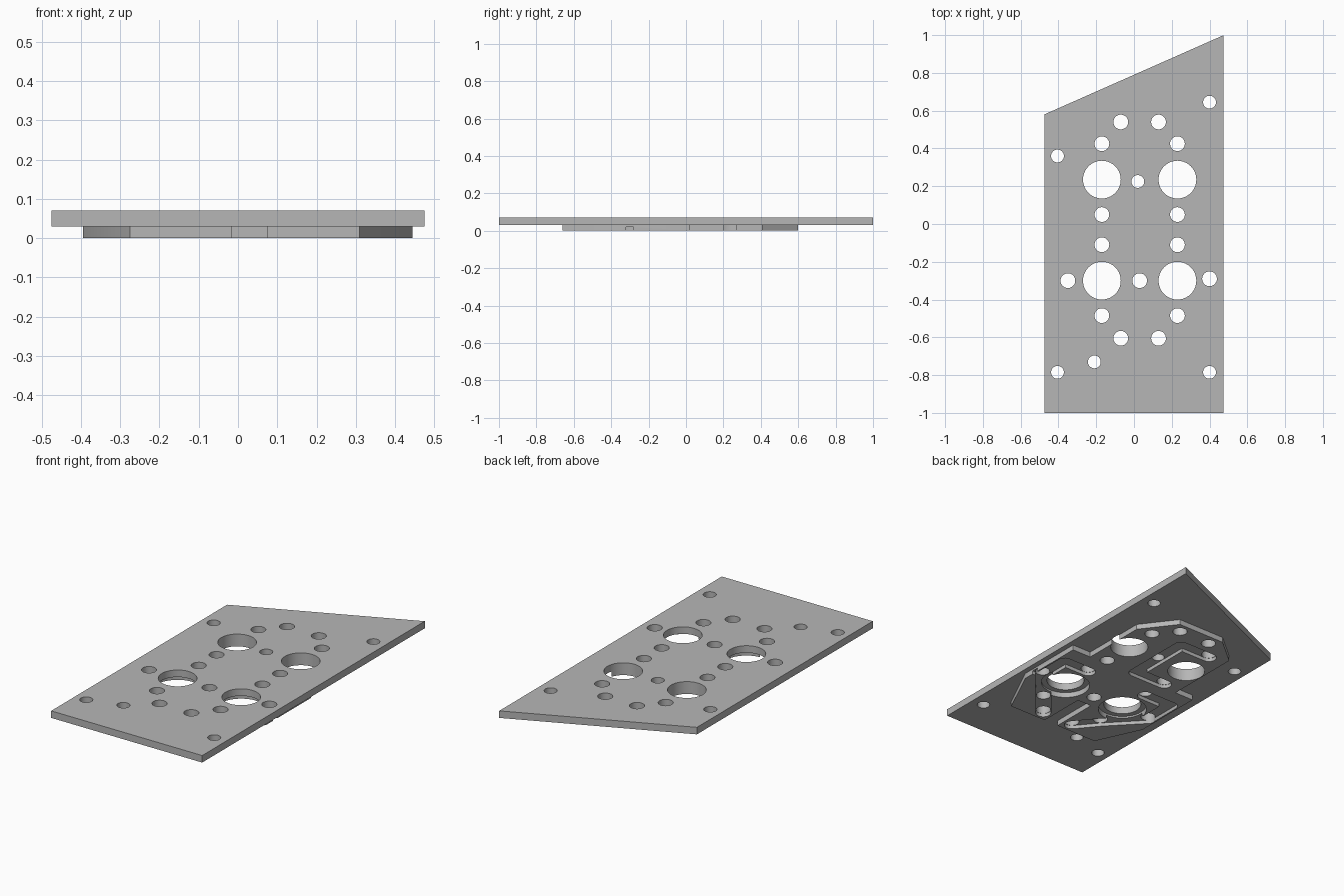
import bpy, bmesh, math
from mathutils import Vector

cube = bpy.data.objects.get("Cube")
if cube:
    bpy.data.objects.remove(cube, do_unlink=True)

grey = bpy.data.materials.new("machined_grey")
grey.use_nodes = True
colour = (0.47, 0.47, 0.47, 1)
grey.diffuse_color = colour
grey.node_tree.nodes["Principled BSDF"].inputs["Base Color"].default_value = colour


def prism(name, outline, z0, z1):
    """Extrude a counter-clockwise outline from z0 to z1."""
    bm = bmesh.new()
    face = bm.faces.new([bm.verts.new((x, y, z0)) for x, y in outline])
    top = bmesh.ops.extrude_face_region(bm, geom=[face])["geom"]
    bmesh.ops.translate(bm, vec=(0, 0, z1 - z0),
                        verts=[v for v in top if isinstance(v, bmesh.types.BMVert)])
    bmesh.ops.recalc_face_normals(bm, faces=bm.faces)
    mesh = bpy.data.meshes.new(name)
    bm.to_mesh(mesh)
    bm.free()
    mesh.materials.append(grey)
    ob = bpy.data.objects.new(name, mesh)
    bpy.context.collection.objects.link(ob)
    return ob


def circle(x, y, r, n=40):
    return [(x + r * math.cos(2 * math.pi * i / n), y + r * math.sin(2 * math.pi * i / n))
            for i in range(n)]


def capsule(a, b, r, n=10):
    """Outline of a round-ended slot from a to b."""
    a, b = Vector(a), Vector(b)
    d = b - a
    t = math.atan2(d.y, d.x)
    pts = []
    for centre, start in ((b, t - math.pi / 2), (a, t + math.pi / 2)):
        for i in range(n + 1):
            w = start + math.pi * i / n
            pts.append((centre.x + r * math.cos(w), centre.y + r * math.sin(w)))
    return pts


def combine(target, others, operation):
    """Apply booleans to the target and remove the helper objects."""
    for ob in others:
        ob.hide_render = True
        mod = target.modifiers.new(ob.name, 'BOOLEAN')
        mod.object, mod.operation, mod.solver = ob, operation, 'EXACT'
    bpy.context.view_layer.update()
    deps = bpy.context.evaluated_depsgraph_get()
    mesh = bpy.data.meshes.new_from_object(target.evaluated_get(deps))
    target.modifiers.clear()
    target.data = mesh
    for ob in others:
        bpy.data.objects.remove(ob, do_unlink=True)


BASE, TOP = 0.03, 0.07
LEFT, RIGHT = 0.23, -0.17   # columns of ports

# Flat plate with a slanted back edge
plate = prism("valve_plate", [(-.475, -1), (.475, -1), (.475, 1), (-.475, .58)], BASE, TOP)

# Raised pad underneath, with a slot open to the front
pad = prism("raised_pad", [
    (-.275, -.66), (-.015, -.66), (-.015, -.38), (.075, -.38), (.075, -.66), (.31, -.66),
    (.445, -.38), (.445, .02), (.325, .02), (.325, .41), (.18, .6), (-.12, .6),
    (-.275, .47), (-.275, .02), (-.395, .02), (-.395, -.4)], 0, 0.05)

# Channels joining the small holes
channels = [
    [(-.07, -.605), (RIGHT, -.485), (-.345, -.3), (-.345, -.11), (RIGHT, -.11)],
    [(.13, -.605), (LEFT, -.485), (.395, -.29), (.395, -.11), (LEFT, -.11)],
    [(RIGHT, .425), (.025, .425), (.025, .05), (RIGHT, .05)],
]
cutters = [prism("channel_cutter", capsule(a, b, .041), -.05, .02)
           for path in channels for a, b in zip(path, path[1:])]
cutters.append(prism("side_notch_cutter", capsule((.4, -.3), (.5, -.3), .02), -.05, .019))

# Counterbores round the two front ports
cutters += [prism("counterbore_cutter", circle(x, -.3, .13), -.05, .08) for x in (LEFT, RIGHT)]
combine(pad, cutters, 'DIFFERENCE')
combine(plate, [pad], 'UNION')

# Through holes: large ports, passage holes and bolt holes
holes = [(x, y, .1) for x in (LEFT, RIGHT) for y in (.235, -.3)]
holes += [(x, y, .039) for x in (LEFT, RIGHT) for y in (.425, .05, -.11, -.485)]
holes += [(x, y, .039) for x in (-.07, .13) for y in (.54, -.605)]
holes += [(-.35, -.3, .039), (.4, -.29, .039), (.03, -.3, .039)]
holes += [(x, y, .034) for x, y in ((-.405, .36), (.4, .645), (-.405, -.785),
                                    (.4, -.785), (-.21, -.73), (.02, .225))]
combine(plate, [prism("hole_cutter", circle(*h), -.1, .2) for h in holes], 'DIFFERENCE')

# Keep one material and smooth only the round walls
plate.data.materials.clear()
plate.data.materials.append(grey)
for p in plate.data.polygons:
    p.material_index = 0
bpy.ops.object.select_all(action='DESELECT')
plate.select_set(True)
bpy.context.view_layer.objects.active = plate
bpy.ops.object.shade_smooth_by_angle(angle=math.radians(30))
